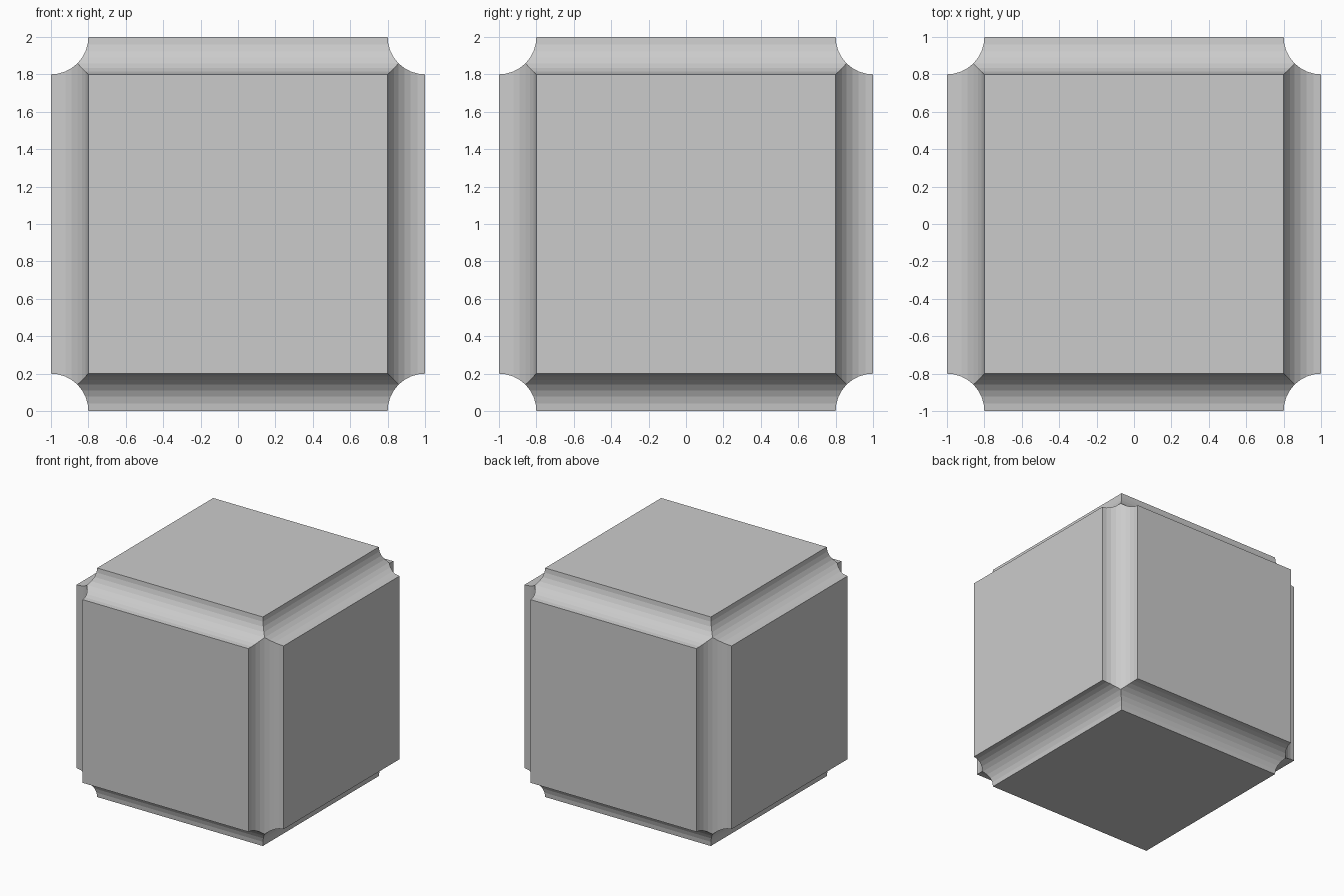
import bpy, bmesh
from math import sin, cos, pi
from mathutils import Vector

if "Cube" in bpy.data.objects:
    bpy.data.objects.remove(bpy.data.objects["Cube"])

H, R, SEG = 1.0, 0.2, 8   # half size, cove radius, facets per cove

bm = bmesh.new()


def point(axis, along, u, v):
    """Point with 'along' on the given axis and u, v on the next two axes, lifted onto z = 0."""
    p = Vector((0, 0, H))
    p[axis] += along
    p[(axis + 1) % 3] += u
    p[(axis + 2) % 3] += v
    return p


def quad(points):
    bm.faces.new([bm.verts.new(p) for p in points])


for axis in range(3):
    # Flat square panels on both sides
    w = H - R
    for s in (-1, 1):
        quad([point(axis, s * H, u, v) for u, v in ((-w, -w), (w, -w), (w, w), (-w, w))])

    # Four concave coves along this axis, mitred where they meet at the corners
    arc = [(R * cos(k * pi / 2 / SEG), R * sin(k * pi / 2 / SEG)) for k in range(SEG + 1)]
    for su in (-1, 1):
        for sv in (-1, 1):
            for (b0, c0), (b1, c1) in zip(arc, arc[1:]):
                e0, e1 = H - max(b0, c0), H - max(b1, c1)
                p0 = su * (H - b0), sv * (H - c0)
                p1 = su * (H - b1), sv * (H - c1)
                quad([point(axis, -e0, *p0), point(axis, e0, *p0),
                      point(axis, e1, *p1), point(axis, -e1, *p1)])

# Weld the panels and coves into one closed solid
bmesh.ops.remove_doubles(bm, verts=bm.verts[:], dist=1e-4)
bmesh.ops.recalc_face_normals(bm, faces=bm.faces[:])
mesh = bpy.data.meshes.new("coved_cube")
bm.to_mesh(mesh)
bm.free()
bpy.context.collection.objects.link(bpy.data.objects.new("coved_cube", mesh))
